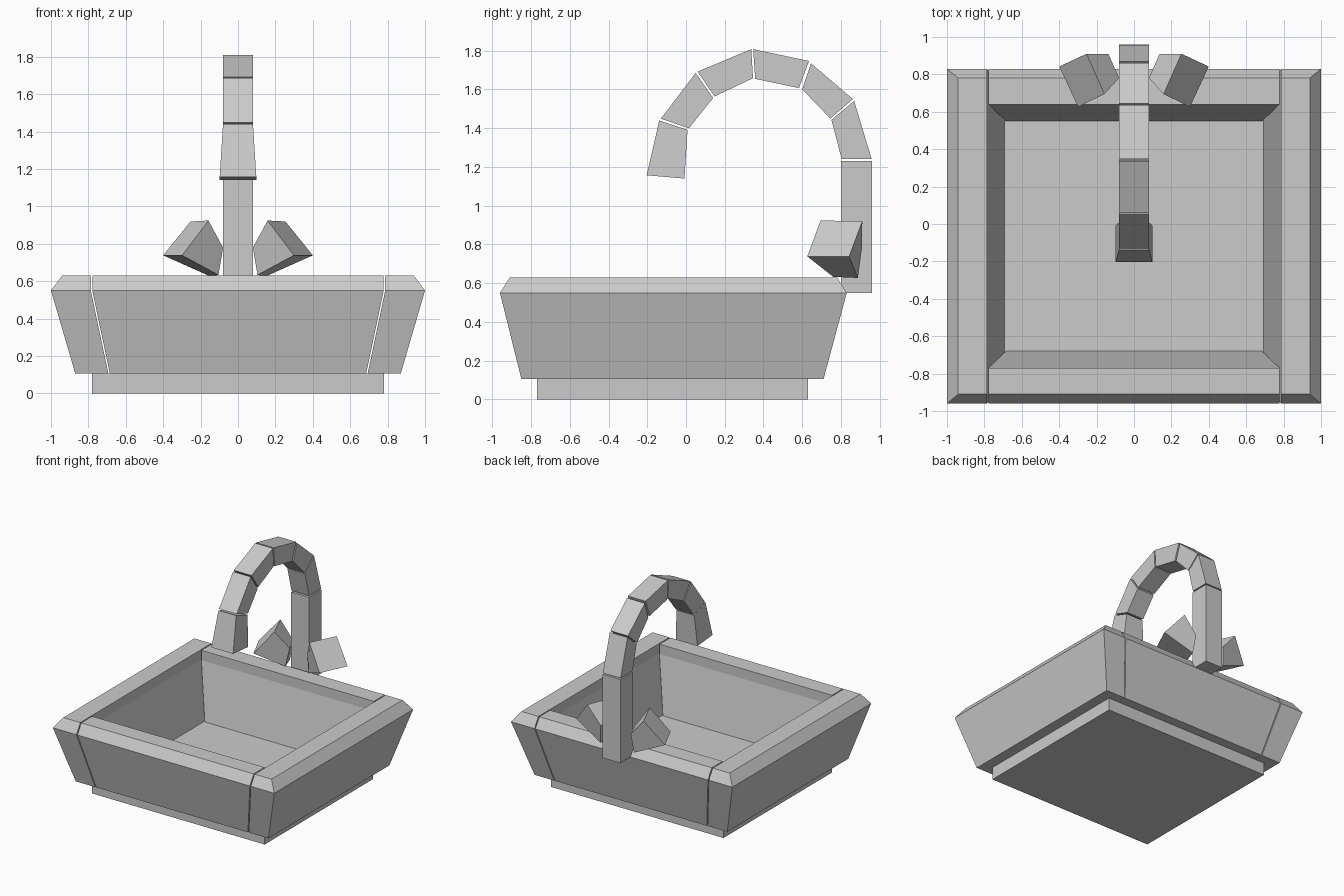
import bpy, bmesh

if "Cube" in bpy.data.objects:
    bpy.data.objects.remove(bpy.data.objects["Cube"])


def loft(name, rings, mirror=False):
    """Flat-faced solid through rings of equal point count, optionally mirrored in x."""
    bm = bmesh.new()
    loops = [[bm.verts.new(p) for p in ring] for ring in rings]
    n = len(loops[0])
    for a, b in zip(loops, loops[1:]):
        for i in range(n):
            j = (i + 1) % n
            bm.faces.new((a[i], a[j], b[j], b[i]))
    bm.faces.new(loops[0][::-1])
    bm.faces.new(loops[-1])
    bmesh.ops.recalc_face_normals(bm, faces=bm.faces)
    mesh = bpy.data.meshes.new(name)
    bm.to_mesh(mesh)
    bm.free()
    obj = bpy.data.objects.new(name, mesh)
    bpy.context.collection.objects.link(obj)
    if mirror:
        obj.modifiers.new("mirror", 'MIRROR')
    return obj


def rect(x0, x1, y0, y1, z):
    return [(x0, y0, z), (x1, y0, z), (x1, y1, z), (x0, y1, z)]


# Base slab, whose top is the basin floor
loft("basin_base", [rect(-.78, .78, -.77, .63, z) for z in (0, .105)])

# Basin walls, flaring outward with a chamfered rim
Z = (.105, .55, .63)
loft("basin_side_walls", [rect(.693, .87, -.85, .71, Z[0]),
                          rect(.787, 1.0, -.96, .83, Z[1]),
                          rect(.787, .94, -.91, .78, Z[2])], mirror=True)
for name, ys in (("basin_front_wall", [(-.85, -.68), (-.96, -.77), (-.91, -.77)]),
                 ("basin_back_wall", [(.55, .71), (.64, .83), (.64, .78)])):
    loft(name, [rect(-w, w, y0, y1, z)
                for w, (y0, y1), z in zip((.685, .779, .779), ys, Z)])


# Tap: upright, curved segments and flared spout.
# Each end is (inner y, inner z, outer y, outer z, half width)
def tap_end(yi, zi, yo, zo, w=.08):
    return [(-w, yi, zi), (w, yi, zi), (w, yo, zo), (-w, yo, zo)]


tap = [
    ("tap_upright", (.80, .55, .96, .55), (.80, 1.232, .96, 1.232)),
    ("tap_segment_1", (.803, 1.242, .958, 1.242), (.751, 1.443, .868, 1.541)),
    ("tap_segment_2", (.745, 1.45, .862, 1.55), (.60, 1.60, .645, 1.735)),
    ("tap_segment_3", (.583, 1.607, .635, 1.747), (.357, 1.655, .347, 1.808)),
    ("tap_segment_4", (.346, 1.658, .337, 1.808), (.147, 1.564, .06, 1.692)),
    ("tap_segment_5", (.14, 1.556, .05, 1.685), (.015, 1.40, -.13, 1.449)),
    ("tap_spout", (.008, 1.391, -.138, 1.44), (-.008, 1.14, -.203, 1.157, .098)),
]
for name, start, end in tap:
    loft(name, [tap_end(*start), tap_end(*end)])

# Tap handles: tilted blocks widening away from the upright
loft("tap_handles", [
    [(.136, .908, .78), (.152, .887, .627), (.104, .76, .633), (.08, .78, .78)],
    [(.254, .91, .919), (.40, .842, .738), (.299, .626, .738), (.158, .695, .924)],
], mirror=True)
